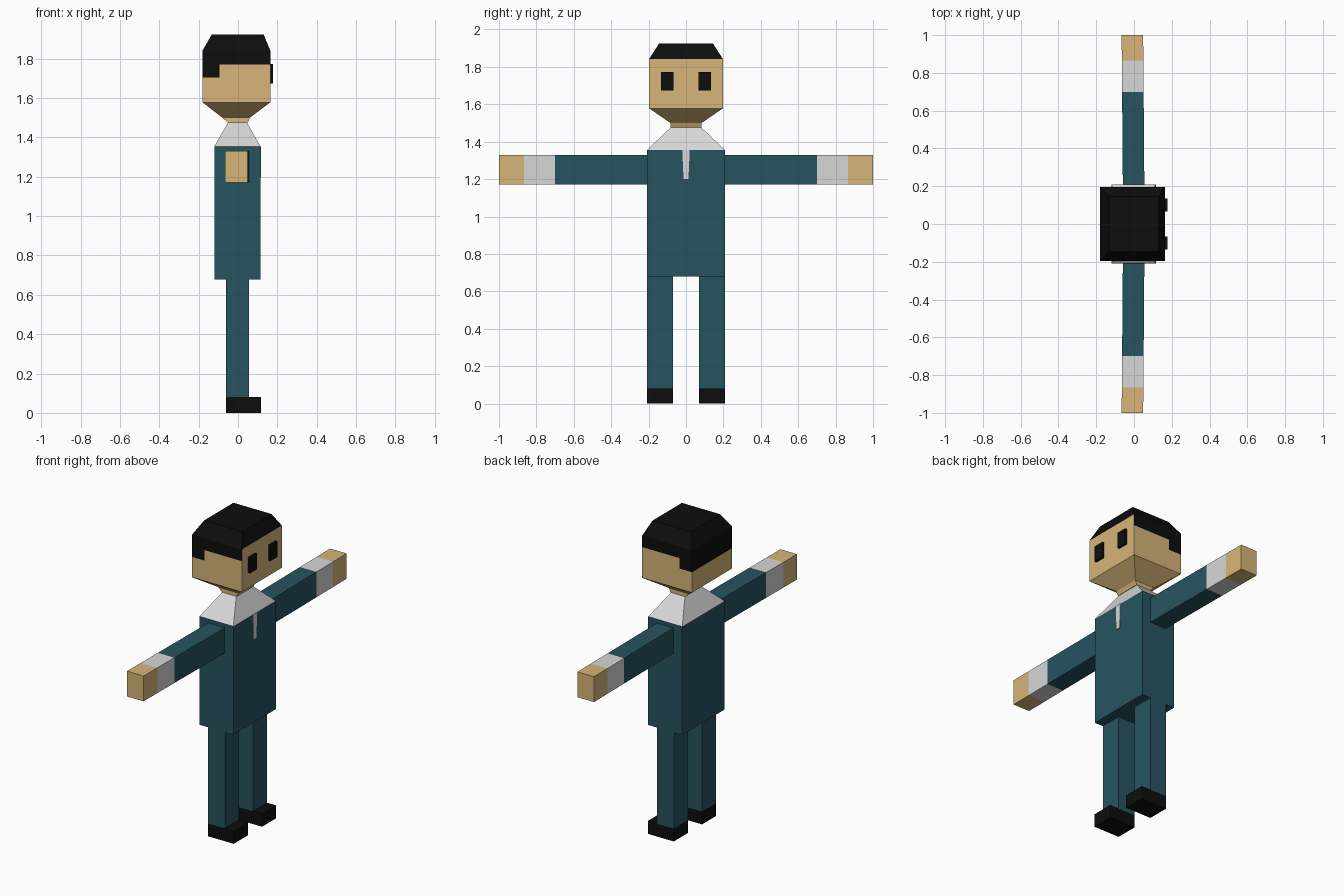
import bpy, bmesh

if "Cube" in bpy.data.objects:
    bpy.data.objects.remove(bpy.data.objects["Cube"])


def material(name, r, g, b):
    m = bpy.data.materials.new(name)
    m.diffuse_color = (r, g, b, 1)
    m.use_nodes = True
    m.node_tree.nodes["Principled BSDF"].inputs["Base Color"].default_value = m.diffuse_color
    return m


SKIN = material("skin tan", 0.68, 0.46, 0.188)
BLACK = material("near black", 0.004, 0.004, 0.004)
TEAL = material("dark teal", 0.019, 0.088, 0.118)
WHITE = material("shirt white", 0.68, 0.68, 0.68)


def rect_z(z, x0, x1, y0, y1):
    """Horizontal rectangular ring."""
    return [(x0, y0, z), (x1, y0, z), (x1, y1, z), (x0, y1, z)]


def rect_y(y, x0, x1, z0, z1):
    """Vertical rectangular ring across the y axis."""
    return [(x0, y, z0), (x1, y, z0), (x1, y, z1), (x0, y, z1)]


def loft(name, rings, mats, rule=None, cut_x=None):
    """Join four-point rings into a closed solid; rule(face) picks the colour."""
    bm = bmesh.new()
    loops = [[bm.verts.new(p) for p in ring] for ring in rings]
    for a, b in zip(loops, loops[1:]):
        for i in range(4):
            j = (i + 1) % 4
            bm.faces.new((a[i], a[j], b[j], b[i]))
    bm.faces.new(loops[0])
    bm.faces.new(loops[-1])
    if cut_x is not None:
        bmesh.ops.bisect_plane(bm, geom=bm.verts[:] + bm.edges[:] + bm.faces[:],
                               plane_co=(cut_x, 0, 0), plane_no=(1, 0, 0))
    bmesh.ops.recalc_face_normals(bm, faces=bm.faces[:])
    bm.normal_update()
    if rule:
        for f in bm.faces:
            f.material_index = rule(f)
    me = bpy.data.meshes.new(name)
    bm.to_mesh(me)
    bm.free()
    for m in mats:
        me.materials.append(m)
    ob = bpy.data.objects.new(name, me)
    bpy.context.collection.objects.link(ob)
    return ob


def box(name, x, y, z, mat):
    return loft(name, [rect_z(z[0], *x, *y), rect_z(z[1], *x, *y)], [mat])


# head with neck, jaw and painted hair (the face looks towards +x)
HAIR_X, HAIR_LOW, HAIR_SIDE, BROW = -0.094, 1.705, 1.77, 1.842


def hair(f):
    c = f.calc_center_median()
    if c.z > BROW:
        return 1
    if f.normal.x > 0.5:
        return 0
    return int(c.z > HAIR_SIDE or (c.z > HAIR_LOW and c.x < HAIR_X))


HEAD = (-0.18, 0.164, -0.197, 0.197)
loft("head",
     [rect_z(1.475, -0.051, 0.049, -0.083, 0.083),
      rect_z(1.50, -0.079, 0.06, -0.083, 0.083)]
     + [rect_z(z, *HEAD) for z in (1.578, HAIR_LOW, HAIR_SIDE, BROW)]
     + [rect_z(1.924, -0.133, 0.13, -0.145, 0.145)],
     [SKIN, BLACK], hair, HAIR_X)

# collar, torso and shirt opening
loft("collar", [rect_z(1.355, -0.12, 0.114, -0.209, 0.209),
                rect_z(1.475, -0.051, 0.046, -0.083, 0.083)], [WHITE])
box("torso", (-0.12, 0.114), (-0.209, 0.209), (0.679, 1.355), TEAL)
loft("shirt_opening", [rect_z(1.2, 0.11, 0.118, -0.013, 0.013),
                       rect_z(1.355, 0.11, 0.118, -0.02, 0.02)], [WHITE])

# paired parts
for side, s in (("right", -1), ("left", 1)):
    box(f"{side}_eye", (0.15, 0.178), sorted((s * 0.066, s * 0.134)), (1.674, 1.772), BLACK)
    ys = sorted((s * 0.07, s * 0.209))
    box(f"{side}_leg", (-0.062, 0.055), ys, (0.08, 0.69), TEAL)
    box(f"{side}_shoe", (-0.062, 0.117), ys, (0, 0.08), BLACK)

    # arm: sleeve, cuff and hand, swept back very slightly
    def band(f):
        y = abs(f.calc_center_median().y)
        return 0 if y < 0.7 else 1 if y < 0.866 else 2

    rings = []
    for y in (0.19, 0.7, 0.866, 1.0):
        lean = -0.008 * (y - 0.19)
        rings.append(rect_y(s * y, -0.059 + lean, 0.055 + lean, 1.172, 1.33))
    loft(f"{side}_arm", rings, [TEAL, WHITE, SKIN], band)
